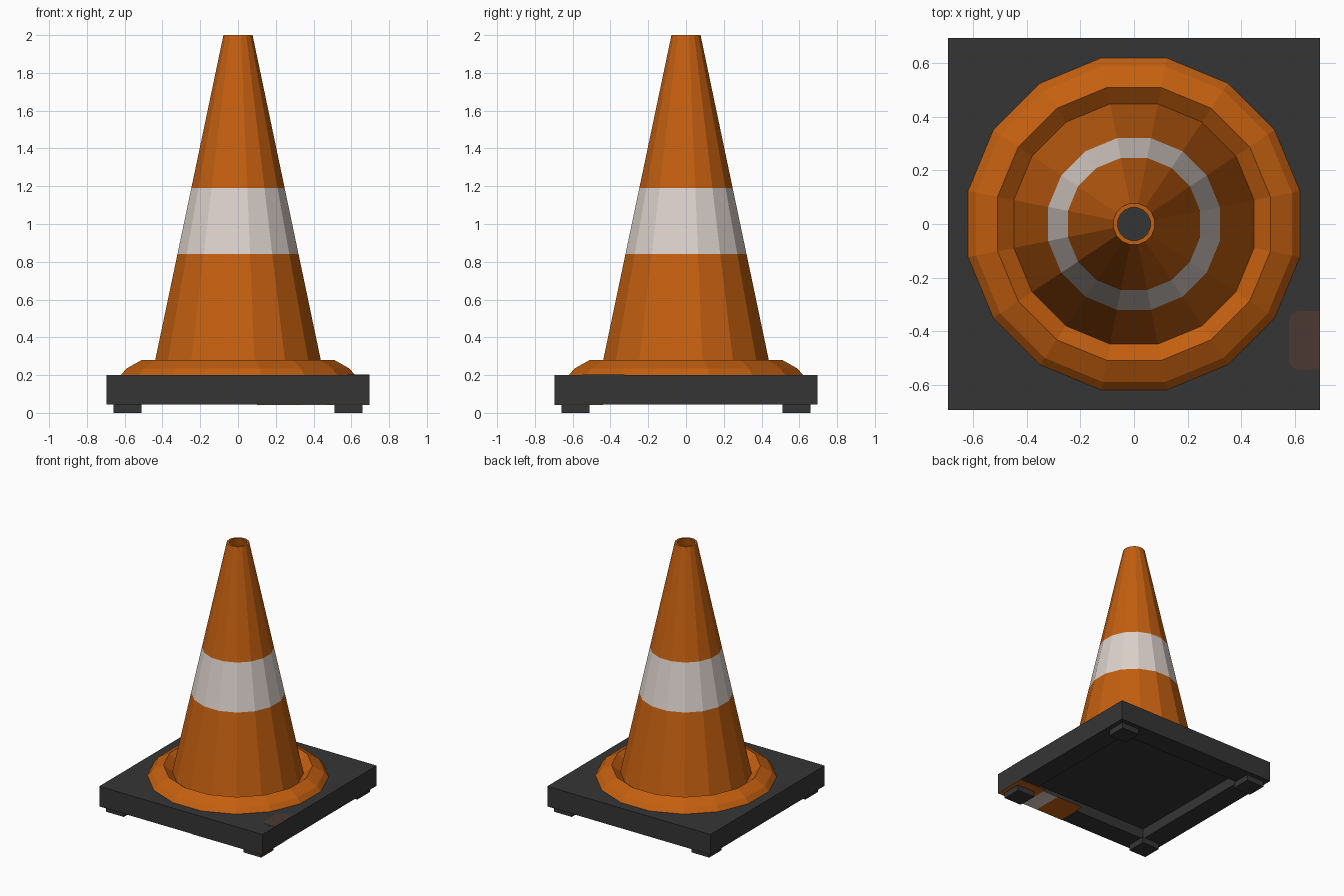
import bpy, bmesh, math

cube = bpy.data.objects.get("Cube")
if cube:
    bpy.data.objects.remove(cube, do_unlink=True)


def material(name, rgb):
    m = bpy.data.materials.new(name)
    m.use_nodes = True
    color = (*rgb, 1)
    m.diffuse_color = color
    bsdf = next(n for n in m.node_tree.nodes if n.type == 'BSDF_PRINCIPLED')
    bsdf.inputs["Base Color"].default_value = color
    bsdf.inputs["Roughness"].default_value = 0.8
    return m


orange = material("orange plastic", (0.55, 0.115, 0.005))
white = material("reflective white", (0.72, 0.64, 0.60))
rubber = material("dark rubber", (0.036, 0.036, 0.036))
stain = material("brown stain", (0.07, 0.04, 0.032))


def finish(name, bm, mats):
    bmesh.ops.recalc_face_normals(bm, faces=bm.faces)
    mesh = bpy.data.meshes.new(name)
    bm.to_mesh(mesh)
    bm.free()
    for m in mats:
        mesh.materials.append(m)
    ob = bpy.data.objects.new(name, mesh)
    bpy.context.collection.objects.link(ob)
    return ob


SIDES = 16


def lathe(name, profile, mats, band=None):
    """Closed (flat radius, z) profile turned into a faceted ring; band = segment given slot 1."""
    bm = bmesh.new()
    rows = []
    for r, z in profile:
        r /= math.cos(math.pi / SIDES)
        angles = [(i + 0.5) * math.tau / SIDES for i in range(SIDES)]
        rows.append([bm.verts.new((r * math.cos(a), r * math.sin(a), z)) for a in angles])
    for k, low in enumerate(rows):
        high = rows[(k + 1) % len(rows)]
        for i in range(SIDES):
            j = (i + 1) % SIDES
            f = bm.faces.new((low[i], low[j], high[j], high[i]))
            f.material_index = int(k == band)
    return finish(name, bm, mats)


def prism(name, points, z0, z1, mat):
    """Upright prism over a flat outline."""
    bm = bmesh.new()
    face = bm.faces.new([bm.verts.new((x, y, z0)) for x, y in points])
    out = bmesh.ops.extrude_face_region(bm, geom=[face])["geom"]
    bmesh.ops.translate(bm, vec=(0, 0, z1 - z0),
                        verts=[v for v in out if isinstance(v, bmesh.types.BMVert)])
    return finish(name, bm, [mat])


def rect(x0, x1, y0, y1):
    return [(x0, y0), (x1, y0), (x1, y1), (x0, y1)]


# Hollow cone with a white band
def cone_radius(z):
    return 0.077 + (2 - z) * 0.21


WALL = 0.016
outer = [(cone_radius(z), z) for z in (0.2, 0.84, 1.19, 2.0)]
inner = [(cone_radius(z) - WALL, z) for z in (2.0, 0.2)]
lathe("cone_body", outer + inner, [orange, white], band=1)

# Collar ring with a groove beside the cone
lathe("collar_ring", [(0.62, 0.2), (0.59, 0.235), (0.51, 0.28), (0.445, 0.225), (0.43, 0.2)],
      [orange])

# Square base, hollowed from below
HALF, BOTTOM, TOP = 0.695, 0.045, 0.2
base = prism("base", rect(-HALF, HALF, -HALF, HALF), BOTTOM, TOP, rubber)
bm = bmesh.new()
bm.from_mesh(base.data)
under = min(bm.faces, key=lambda f: f.calc_center_median().z)
bmesh.ops.inset_region(bm, faces=[under], thickness=0.235)
pocket = bmesh.ops.extrude_discrete_faces(bm, faces=[under])["faces"][0]
bmesh.ops.translate(bm, verts=pocket.verts, vec=(0, 0, 0.08))
bm.to_mesh(base.data)
bm.free()

# Four feet
for sx, side in ((1, "left"), (-1, "right")):
    for sy, end in ((-1, "front"), (1, "back")):
        x, y, h = sx * 0.585, sy * 0.585, 0.075
        prism(f"foot_{end}_{side}", rect(x - h, x + h, y - h, y + h), 0, BOTTOM, rubber)

# Painted marks under the front left corner
for name, x0, x1, y1, mat in (("under_mark_inner", 0.1, 0.33, -0.46, orange),
                              ("under_mark_white", 0.33, 0.46, -0.46, white),
                              ("under_mark_corner", 0.46, HALF, -0.44, orange)):
    prism(name, rect(x0, x1, -HALF, y1), BOTTOM - 0.002, BOTTOM, mat)

# Round-cornered stain on top of the base
outline = [(HALF, -0.545), (HALF, -0.325)]
for cy, start in ((-0.365, 90), (-0.505, 180)):
    for step in range(5):
        a = math.radians(start + step * 22.5)
        outline.append((0.62 + 0.04 * math.cos(a), cy + 0.04 * math.sin(a)))
prism("top_stain", outline, TOP, TOP + 0.002, stain)
